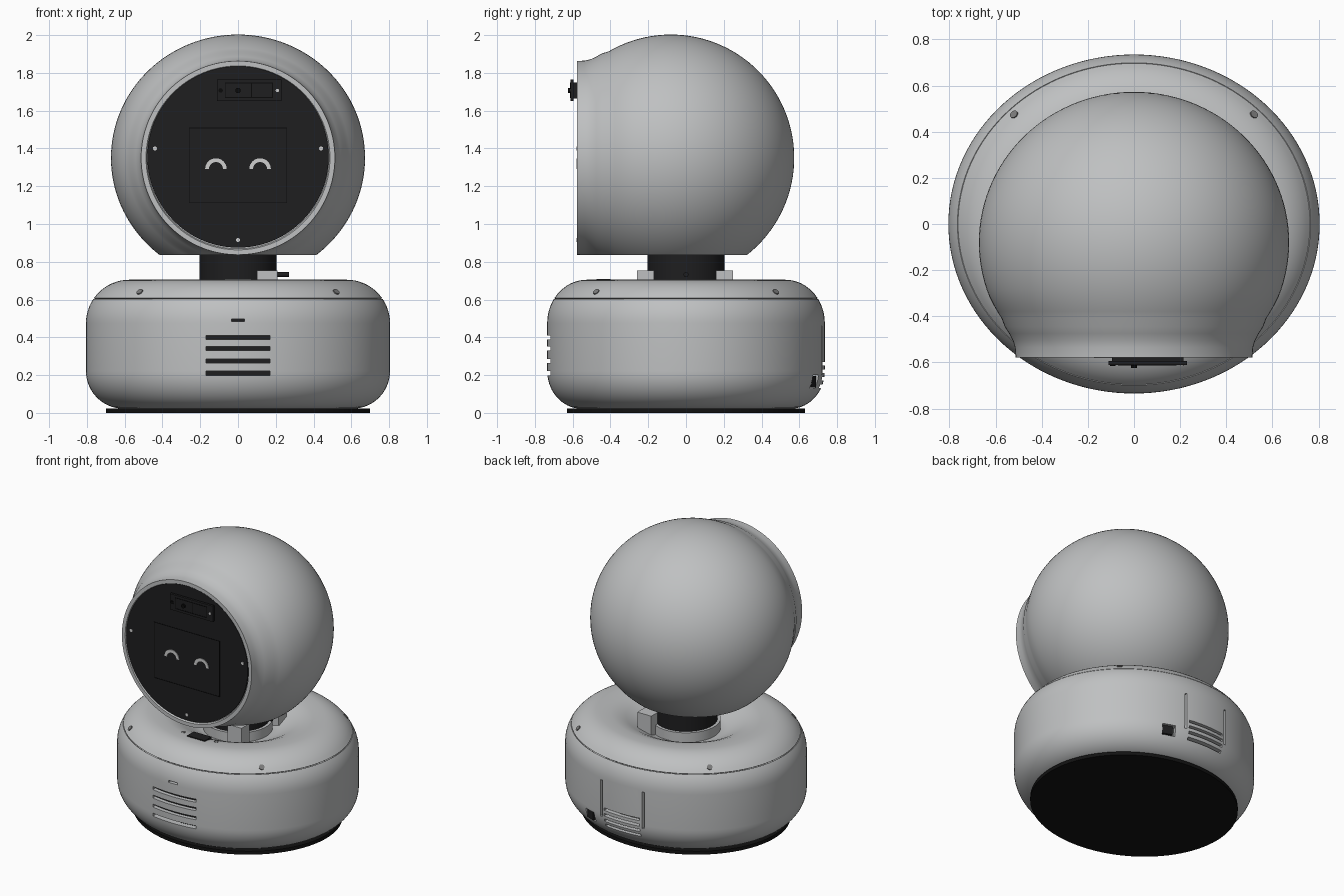
import bpy, bmesh, math
from mathutils import Matrix, Vector

if "Cube" in bpy.data.objects:
    bpy.data.objects.remove(bpy.data.objects["Cube"])


def material(name, c):
    m = bpy.data.materials.new(name)
    m.diffuse_color = (*c, 1)
    m.use_nodes = True
    m.node_tree.nodes["Principled BSDF"].inputs["Base Color"].default_value = m.diffuse_color
    return m


SHELL = material("shell grey", (0.52, 0.53, 0.535))
BLACK = material("panel black", (0.013, 0.013, 0.014))
FOOT = material("foot black", (0.006, 0.006, 0.006))
LINE = material("line black", (0.003, 0.003, 0.003))
LIGHT = material("light grey", (0.62, 0.62, 0.62))
DIM = material("screw grey", (0.2, 0.2, 0.2))


def finish(bm, name, mat, smooth=True):
    bmesh.ops.recalc_face_normals(bm, faces=bm.faces)
    me = bpy.data.meshes.new(name)
    bm.to_mesh(me)
    bm.free()
    ob = bpy.data.objects.new(name, me)
    bpy.context.collection.objects.link(ob)
    me.materials.append(mat)
    if smooth:
        shade(ob)
    return ob


def shade(ob):
    bpy.ops.object.select_all(action='DESELECT')
    ob.select_set(True)
    bpy.context.view_layer.objects.active = ob
    bpy.ops.object.shade_smooth_by_angle(angle=math.radians(30))


def lathe(profile, place, closed=False, n=96):
    """Revolve (radius, height) points; place maps x, y, h to a position."""
    bm = bmesh.new()
    rings = []
    for r, h in profile:
        rings.append([bm.verts.new(place(r * math.cos(2 * math.pi * i / n),
                                         r * math.sin(2 * math.pi * i / n), h)) for i in range(n)])
    pairs = list(zip(rings, rings[1:]))
    if closed:
        pairs.append((rings[-1], rings[0]))
    for a, b in pairs:
        for i in range(n):
            j = (i + 1) % n
            bm.faces.new((a[i], a[j], b[j], b[i]))
    bmesh.ops.remove_doubles(bm, verts=bm.verts, dist=1e-5)
    return bm


def add_box(bm, lo, hi, turn=0):
    lo, hi = Vector(lo), Vector(hi)
    m = Matrix.Translation((lo + hi) / 2) @ Matrix.Rotation(turn, 4, 'Z') @ Matrix.Diagonal((*(hi - lo), 1))
    bmesh.ops.create_cube(bm, size=1, matrix=m)


def boxes(name, mat, *items):
    bm = bmesh.new()
    for it in items:
        add_box(bm, *it)
    return finish(bm, name, mat, False)


def rod(name, mat, centre, axis, r, depth, n=32):
    bm = bmesh.new()
    q = Vector(axis).to_track_quat('Z', 'Y').to_matrix().to_4x4()
    bmesh.ops.create_cone(bm, cap_ends=True, segments=n, radius1=r, radius2=r, depth=depth,
                          matrix=Matrix.Translation(centre) @ q)
    return finish(bm, name, mat)


# Hollow oval base with a dished top and a seam groove
YS = 0.735 / 0.805


def oval(x, y, h):
    return (x, y * YS, h)


def arc(cx, cz, r, angles):
    return [(cx + r * math.cos(math.radians(a)), cz + r * math.sin(math.radians(a))) for a in angles]


outer = [(0.1, 0.022)] + arc(0.605, 0.222, 0.2, range(-90, 1, 6))
outer += arc(0.575, 0.475, 0.23, [0, 6, 12, 18, 24, 30, 34])
outer += arc(0.575, 0.475, 0.218, [34, 35.2])
outer += arc(0.575, 0.475, 0.23, [35.2, 42, 48, 54, 60, 66, 72, 78, 84, 90])
outer += [(0.5, 0.702), (0.45, 0.693), (0.4, 0.674), (0.33, 0.637), (0.28, 0.613), (0.24, 0.602), (0.1, 0.6)]
inner = [(0.1, 0.58), (0.56, 0.58), (0.72, 0.5), (0.772, 0.42), (0.772, 0.22), (0.72, 0.12),
         (0.58, 0.05), (0.1, 0.05)]
base = finish(lathe(outer + inner, oval, True, 128), "base_shell", SHELL, False)

# Vent, indicator and socket openings
cut = [((-0.17, -0.8, z - 0.011), (0.17, -0.6, z + 0.011)) for z in (0.21, 0.275, 0.34, 0.40)]
cut.append(((-0.035, -0.8, 0.483), (0.035, -0.6, 0.497)))
cut += [((-0.14, 0.6, z - 0.009), (0.14, 0.8, z + 0.009)) for z in (0.14, 0.18, 0.22, 0.26)]
cut += [((x - 0.008, 0.6, 0.2), (x + 0.008, 0.8, 0.46)) for x in (-0.165, 0.165)]
cut.append(((0.235, 0.62, 0.13), (0.325, 0.76, 0.2), -0.38))
cutter = boxes("opening_cutter", SHELL, *cut)
cutter.hide_render = True
cutter.hide_viewport = False
mod = base.modifiers.new("openings", 'BOOLEAN')
mod.operation, mod.solver, mod.object = 'DIFFERENCE', 'EXACT', cutter
bpy.context.view_layer.objects.active = base
bpy.ops.object.modifier_apply(modifier=mod.name)
bpy.data.objects.remove(cutter)
shade(base)

# Dark board behind the front vents, grey wall behind the rear ones
boxes("front_board", BLACK, ((-0.2, -0.68, 0.17), (0.2, -0.66, 0.51)))
boxes("rear_wall", SHELL, ((-0.2, 0.66, 0.12), (0.2, 0.68, 0.48)))
boxes("socket", BLACK, ((0.245, 0.645, 0.135), (0.315, 0.675, 0.195), -0.38))

# Foot pad
finish(lathe([(0, 0), (0.70, 0), (0.70, 0.024), (0, 0.024)], lambda x, y, h: (x, y * 0.9, h)),
       "foot_pad", FOOT)

# Screw plugs around the rim
for sx in (-1, 1):
    for sy in (-1, 1):
        rod("rim_screw", DIM, (sx * 0.52, sy * 0.475, 0.641), (sx * 0.5, sy * 0.5, 0.7), 0.018, 0.008, 20)

# Front sensor in the dish with its two screws
boxes("dish_sensor", BLACK, ((-0.07, -0.475, 0.66), (0.07, -0.4, 0.709)))
for x in (-0.13, 0.13):
    rod("dish_screw", DIM, (x, -0.43, 0.697), (0, 0, 1), 0.014, 0.012, 16)

# Neck: collar, pivot, stop pin and stop blocks
rod("neck_collar", SHELL, (0, 0, 0.63), (0, 0, 1), 0.225, 0.08, 64)
rod("neck_pivot", BLACK, (0, 0, 0.755), (0, 0, 1), 0.205, 0.17, 64)
rod("stop_pin", BLACK, (0.235, 0, 0.732), (1, 0, 0), 0.013, 0.07, 16)
boxes("stop_blocks", SHELL, *[((0.1, y - 0.045, 0.6), (0.21, y + 0.045, 0.753)) for y in (-0.215, 0.205)])

# Round head flaring into a flat face ring, cut flat underneath
CY, CZ, R = -0.08, 1.35, 0.653
head = []
for i in range(41):
    y = math.cos(math.pi * i / 40 * 0.668) * R
    head.append((math.sqrt(max(R * R - y * y, 0)), CY + y))
head += [(0.553, -0.445), (0.536, -0.475), (0.522, -0.505), (0.515, -0.535), (0.513, -0.578),
         (0.487, -0.578), (0.481, -0.566), (0, -0.566)]


def head_place(x, y, h):
    widen = 1 + 0.03 * min(max((h + 0.56) / 0.25, 0), 1)
    return (x * widen, h, CZ + y)


bm = lathe(head, head_place, n=128)
res = bmesh.ops.bisect_plane(bm, geom=bm.verts[:] + bm.edges[:] + bm.faces[:], plane_co=(0, 0, 0.835),
                             plane_no=(0, 0, 1), clear_inner=True)
bmesh.ops.holes_fill(bm, edges=[e for e in bm.edges if e.is_boundary])
finish(bm, "head_shell", SHELL)

# Face panel, screen outline and screws
FRONT = (0, -1, 0)
rod("face_panel", BLACK, (0, -0.567, 1.355), FRONT, 0.48, 0.018, 96)


def outline(name, x0, x1, z0, z1, y, w=0.004):
    boxes(name, LINE, ((x0, y - 0.002, z0), (x1, y, z0 + w)), ((x0, y - 0.002, z1 - w), (x1, y, z1)),
          ((x0, y - 0.002, z0), (x0 + w, y, z1)), ((x1 - w, y - 0.002, z0), (x1, y, z1)))


outline("screen_outline", -0.26, 0.26, 1.11, 1.51, -0.576)
for x, z in ((-0.44, 1.4), (0.44, 1.4), (0, 0.915)):
    rod("face_screw", LIGHT, (x, -0.576, z), FRONT, 0.011, 0.006, 16)

# Arched eyes
for x in (-0.117, 0.117):
    bm = bmesh.new()
    rows = []
    for i in range(17):
        a = math.pi * i / 16
        rows.append([bm.verts.new((x + r * math.cos(a), y, 1.291 + r * math.sin(a)))
                     for r, y in ((0.037, -0.574), (0.057, -0.574), (0.057, -0.581), (0.037, -0.581))])
    for a, b in zip(rows, rows[1:]):
        for k in range(4):
            bm.faces.new((a[k], a[(k + 1) % 4], b[(k + 1) % 4], b[k]))
    bm.faces.new(rows[0])
    bm.faces.new(rows[-1])
    finish(bm, "eye", LIGHT)

# Camera bar above the screen
boxes("camera_bar", BLACK, ((-0.11, -0.612, 1.652), (0.23, -0.595, 1.765)),
      ((-0.095, -0.6, 1.665), (0.215, -0.57, 1.75)))
outline("camera_outline", -0.07, 0.185, 1.668, 1.748, -0.612)
outline("camera_window", 0.07, 0.185, 1.668, 1.748, -0.612)
rod("camera_lens", LINE, (0, -0.617, 1.707), FRONT, 0.014, 0.014, 24)
rod("bar_hole", LINE, (-0.092, -0.613, 1.707), FRONT, 0.012, 0.004, 16)
rod("bar_screw", LIGHT, (0.208, -0.613, 1.707), FRONT, 0.009, 0.004, 16)
